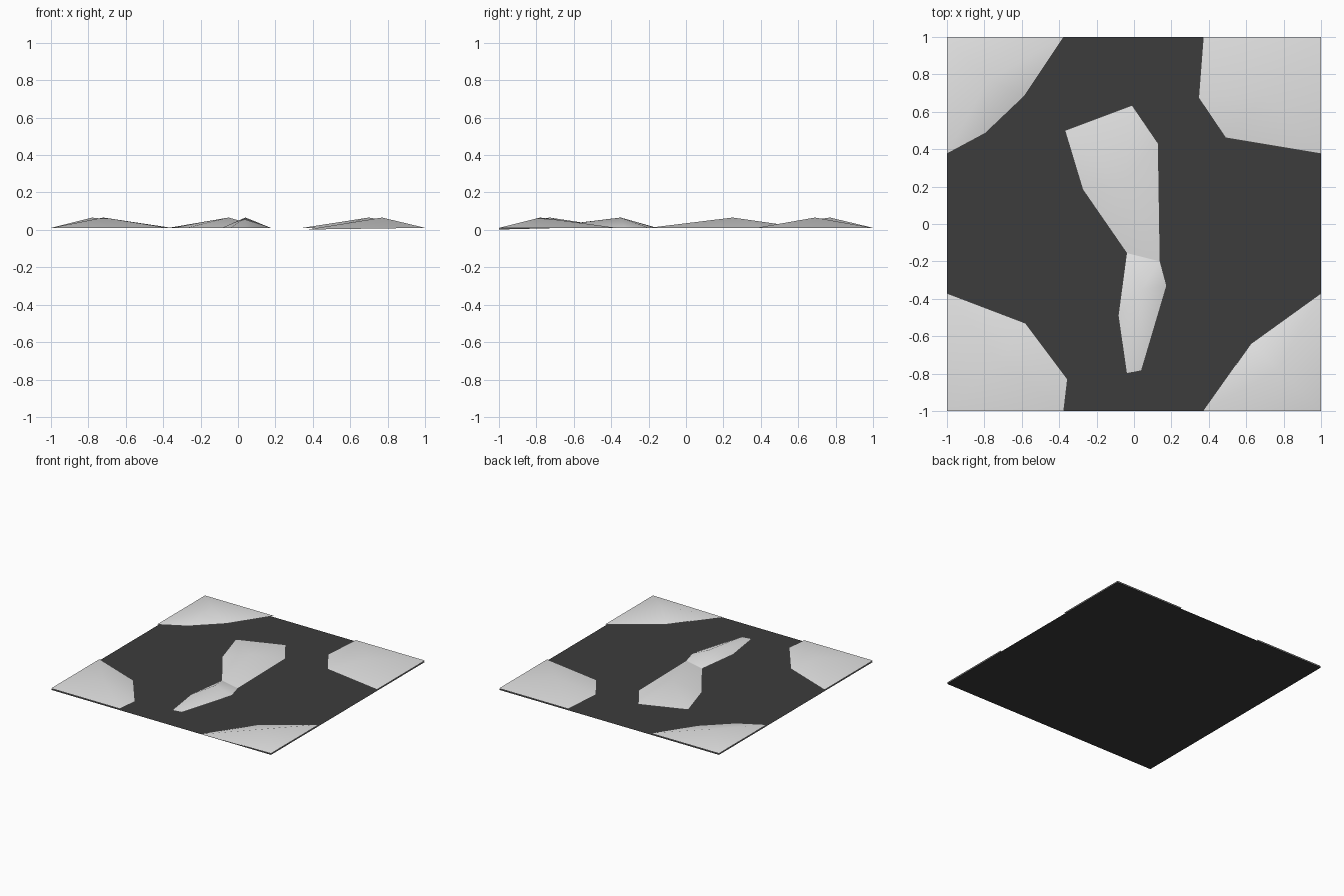
import bpy
import bmesh

if "Cube" in bpy.data.objects:
    bpy.data.objects.remove(bpy.data.objects["Cube"])


def material(name, rgb):
    m = bpy.data.materials.new(name)
    m.diffuse_color = (*rgb, 1)
    m.use_nodes = True
    m.node_tree.nodes["Principled BSDF"].inputs["Base Color"].default_value = m.diffuse_color
    return m


DARK = material("dark asphalt", (0.045, 0.045, 0.045))
LIGHT = material("pale concrete", (0.78, 0.78, 0.78))
RIM, PEAK = 0.011, 0.066


def add_object(name, bm, mat, smooth):
    mesh = bpy.data.meshes.new(name)
    for f in bm.faces:
        f.smooth = smooth
    bm.to_mesh(mesh)
    bm.free()
    mesh.materials.append(mat)
    ob = bpy.data.objects.new(name, mesh)
    bpy.context.collection.objects.link(ob)


def mound(name, rim, peak, low=None):
    """Low fan of triangles from an outline (counter-clockwise) to one peak."""
    bm = bmesh.new()
    ring = [bm.verts.new((x, y, 0.002 if i == low else RIM))
            for i, (x, y) in enumerate(rim)]
    top = bm.verts.new((*peak, PEAK))
    for a, b in zip(ring, ring[1:] + ring[:1]):
        bm.faces.new((a, b, top))
    add_object(name, bm, LIGHT, True)


# flat square road surface
bm = bmesh.new()
bmesh.ops.create_grid(bm, x_segments=1, y_segments=1, size=1)
add_object("road_surface", bm, DARK, False)

# four raised corners
mound("corner_front_left",
      [(-1, -1), (-.375, -1), (-.355, -.83), (-.58, -.53), (-1, -.37)], (-.72, -.73))
mound("corner_front_right",
      [(1, -1), (1, -.37), (.625, -.64), (.37, -1)], (.77, -.78), low=3)
mound("corner_back_right",
      [(1, 1), (.37, 1), (.345, .675), (.49, .46), (1, .375)], (.70, .69))
mound("corner_back_left",
      [(-1, 1), (-1, .375), (-.795, .485), (-.585, .685), (-.375, 1)], (-.78, .77))

# central island in two joined halves
mound("island_back",
      [(-.37, .5), (-.275, .185), (-.04, -.155), (.14, -.2), (.13, .43), (-.01, .635)],
      (-.05, .25))
mound("island_front",
      [(-.04, -.155), (-.085, -.49), (-.04, -.8), (.04, -.785), (.175, -.33), (.14, -.2)],
      (.04, -.35))
